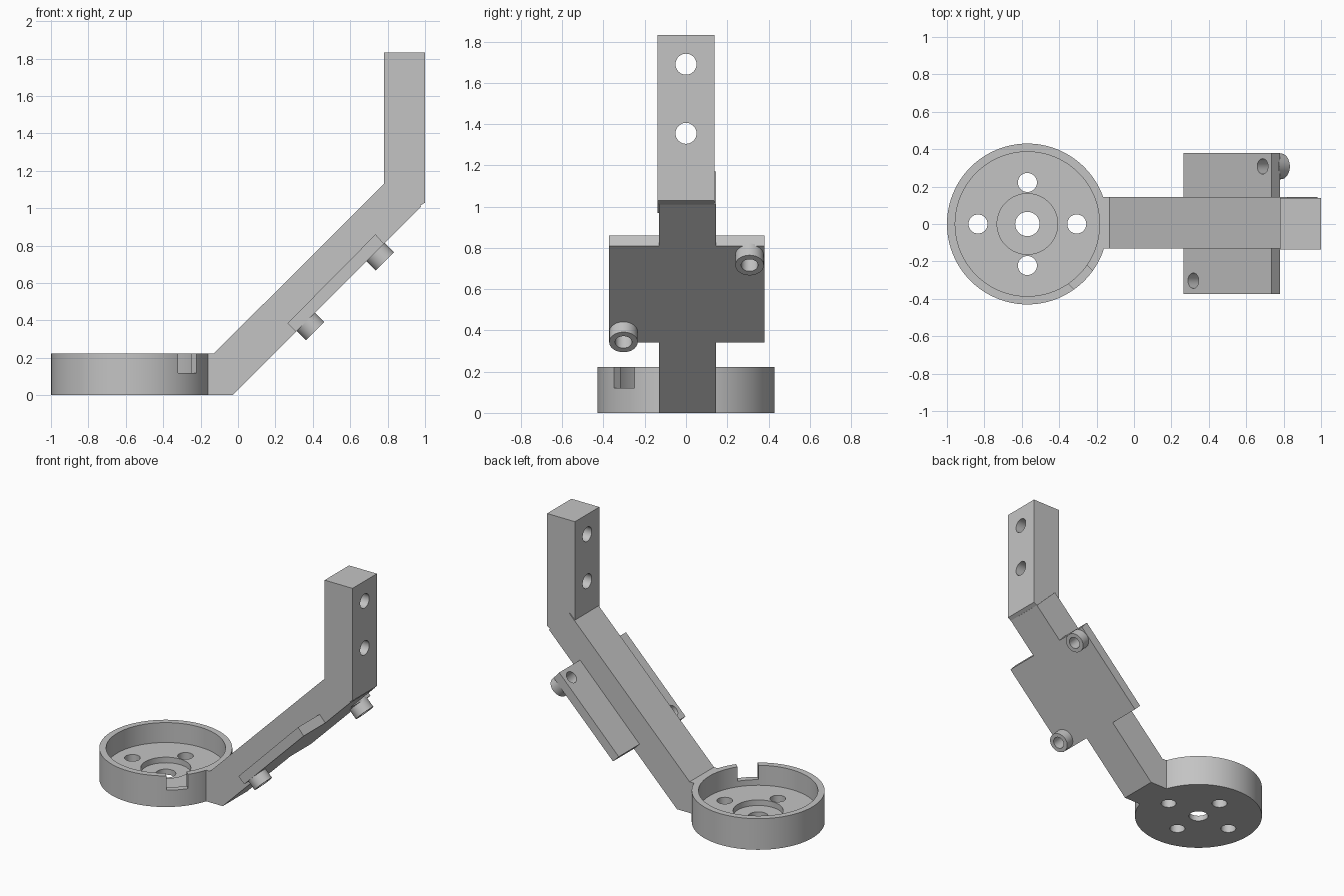
import bpy
import bmesh
import math
from mathutils import Vector, Matrix

cube = bpy.data.objects.get("Cube")
if cube:
    bpy.data.objects.remove(cube, do_unlink=True)

grey = bpy.data.materials.new("plain grey")
grey.use_nodes = True
COLOUR = (0.55, 0.55, 0.55, 1)
grey.diffuse_color = COLOUR
grey.node_tree.nodes["Principled BSDF"].inputs["Base Color"].default_value = COLOUR


def make(name, bm):
    bmesh.ops.recalc_face_normals(bm, faces=bm.faces[:])
    mesh = bpy.data.meshes.new(name)
    bm.to_mesh(mesh)
    bm.free()
    mesh.materials.append(grey)
    ob = bpy.data.objects.new(name, mesh)
    bpy.context.collection.objects.link(ob)
    return ob


def cylinder(name, start, end, radius, sides=64):
    """Cylinder between two points."""
    a, b = Vector(start), Vector(end)
    turn = (b - a).to_track_quat('Z', 'Y').to_matrix().to_4x4()
    bm = bmesh.new()
    bmesh.ops.create_cone(bm, cap_ends=True, segments=sides, radius1=radius,
                          radius2=radius, depth=(b - a).length,
                          matrix=Matrix.Translation((a + b) / 2) @ turn)
    return make(name, bm)


def extrude_y(name, profile, y0, y1):
    """Side profile in x and z, pushed from y0 to y1."""
    bm = bmesh.new()
    face = bm.faces.new([bm.verts.new((x, y0, z)) for x, z in profile])
    new = bmesh.ops.extrude_face_region(bm, geom=[face])["geom"]
    bmesh.ops.translate(bm, vec=(0, y1 - y0, 0),
                        verts=[v for v in new if isinstance(v, bmesh.types.BMVert)])
    return make(name, bm)


def select(ob):
    bpy.ops.object.select_all(action='DESELECT')
    ob.select_set(True)
    bpy.context.view_layer.objects.active = ob


def cut(ob, cutter):
    cutter.hide_render = True
    mod = ob.modifiers.new("cut", 'BOOLEAN')
    mod.operation = 'DIFFERENCE'
    mod.solver = 'EXACT'
    mod.object = cutter
    select(ob)
    bpy.ops.object.modifier_apply(modifier=mod.name)
    bpy.data.objects.remove(cutter, do_unlink=True)


def smooth(ob):
    select(ob)
    bpy.ops.object.shade_smooth_by_angle(angle=math.radians(30))


# Round cup with a stepped floor
CX, TOP = -0.57, 0.222
cup = cylinder("cup", (CX, 0, 0), (CX, 0, TOP), 0.43, 96)
cut(cup, cylinder("bowl_cutter", (CX, 0, 0.08), (CX, 0, 0.5), 0.386, 96))
cut(cup, cylinder("recess_cutter", (CX, 0, 0.04), (CX, 0, 0.5), 0.162))
cut(cup, cylinder("centre_hole_cutter", (CX, 0, -0.1), (CX, 0, 0.5), 0.065))
for dx, dy in ((0.264, 0), (-0.264, 0), (0, 0.222), (0, -0.222)):
    cut(cup, cylinder("hole_cutter", (CX + dx, dy, -0.1), (CX + dx, dy, 0.5), 0.051, 32))

# Cable notch in the cup rim
bm = bmesh.new()
bmesh.ops.create_cube(bm, size=1, matrix=Matrix.Translation((CX, 0, 0.27))
                      @ Matrix.Rotation(math.radians(-45), 4, 'Z')
                      @ Matrix.Translation((0.42, 0, 0))
                      @ Matrix.Diagonal((0.2, 0.14, 0.3, 1)))
cut(cup, make("notch_cutter", bm))
smooth(cup)

# Sloping arm with its foot against the cup
ARM_Y = (-0.13, 0.145)
extrude_y("sloping_arm", [(-0.185, 0), (-0.03, 0), (0.98, 1.01), (0.82, 1.17),
                          (-0.13, TOP), (-0.185, TOP)], *ARM_Y)

# Upright post with two bolt holes
post = extrude_y("upright_post", [(0.78, 1.832), (1, 1.832), (1, 1.03),
                                  (0.9, 0.97), (0.78, 1.1)], -0.137, 0.138)
for z in (1.355, 1.69):
    cut(post, cylinder("bolt_cutter", (0.6, 0, z), (1.2, 0, z), 0.051, 32))
smooth(post)

# Plate wings either side of the arm, each with a hollow boss underneath
WING = [(0.31, 0.34), (0.78, 0.81), (0.735, 0.86), (0.265, 0.385)]
DOWN = Vector((1, 0, -1)).normalized()
for side, y0, y1, base in (("right", -0.373, ARM_Y[0], (0.3625, -0.303, 0.3925)),
                           ("left", ARM_Y[1], 0.38, (0.735, 0.308, 0.765))):
    base = Vector(base)
    wing = extrude_y(side + "_plate_wing", WING, y0, y1)
    boss = cylinder(side + "_boss", base - DOWN * 0.01, base + DOWN * 0.07, 0.069, 48)
    for part in (wing, boss):
        cut(part, cylinder("bore_cutter", base - DOWN * 0.2, base + DOWN * 0.2, 0.041, 32))
        smooth(part)
